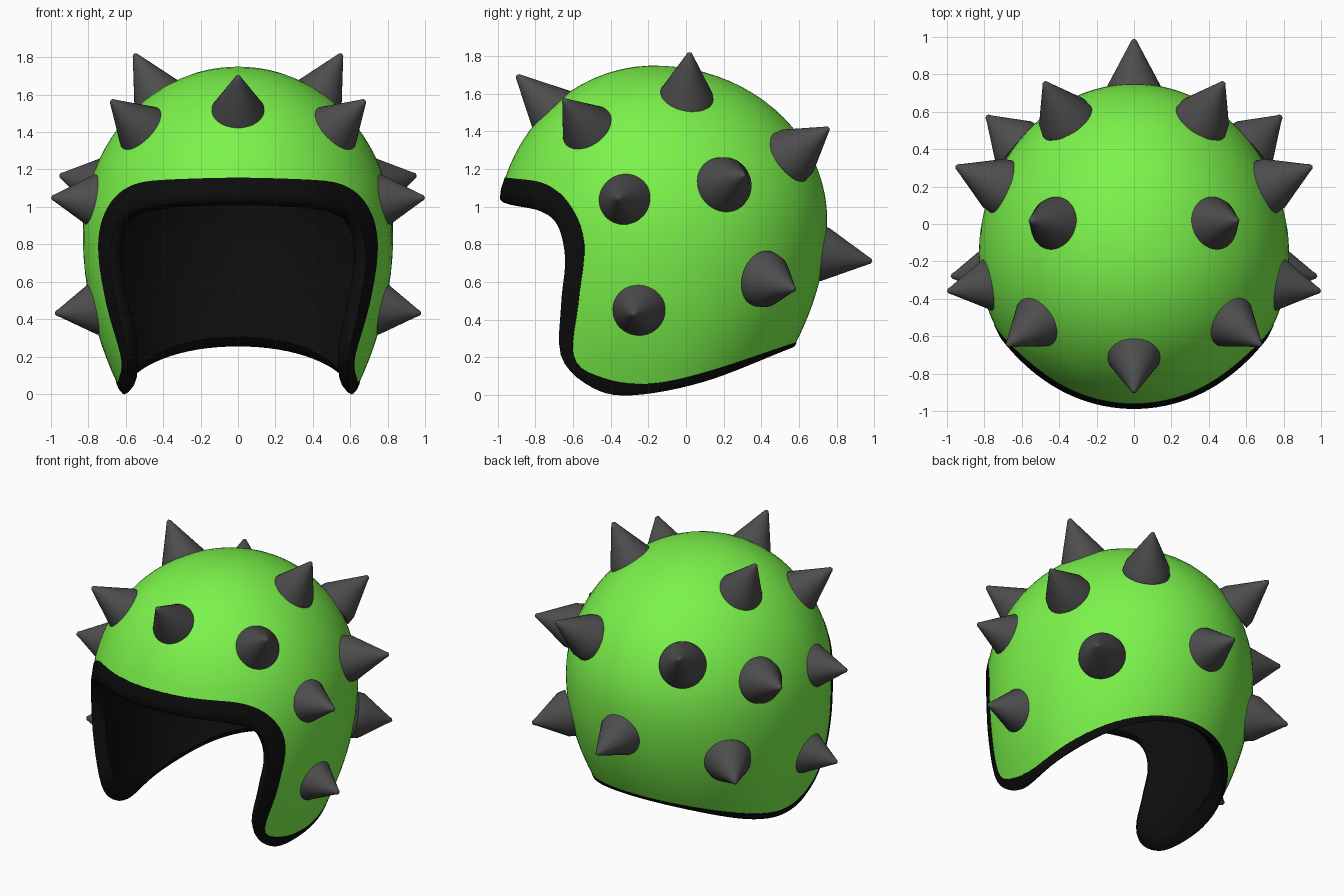
import bpy, bmesh, math
from mathutils import Vector

if "Cube" in bpy.data.objects:
    bpy.data.objects.remove(bpy.data.objects["Cube"])

C = Vector((0, -0.1, 0.75))                    # centre for the radial layout
POLE = Vector((0, 0.6, 0.8)).normalized()      # crown of the polar grid
YC, N, ROWS = -0.17, 64, 24


def material(name, rgb):
    m = bpy.data.materials.new(name)
    m.diffuse_color = (*rgb, 1)
    m.use_nodes = True
    m.node_tree.nodes["Principled BSDF"].inputs["Base Color"].default_value = m.diffuse_color
    return m


GREEN = material("green", (0.2, 0.9, 0.07))
BLACK = material("black", (0.004, 0.004, 0.004))
GREY = material("dark_grey", (0.075, 0.075, 0.075))


# Dome form: half-width, back and front half-depths at each height
def dome(r, z0, h, z, drop):
    if z > z0:
        return max(1e-4, r * math.sqrt(max(0, 1 - ((z - z0) / h) ** 2)))
    return max(0.05, r + drop(z0 - z))


def width(z):
    return dome(0.83, 0.85, 0.90, z, lambda d: -0.29 * d * d)


def depth(z, back):
    if back:
        return dome(0.92, 0.93, 0.82, z, lambda d: -0.39 * d * d)
    return dome(0.84, 0.85, 0.90, z, lambda d: 0.1 * d)


def radius(d):
    lo, hi = 0.0, 1.5
    for _ in range(30):
        m = (lo + hi) / 2
        p = C + d * m
        k = (p.x / width(p.z)) ** 2 + ((p.y - YC) / depth(p.z, p.y > YC)) ** 2
        lo, hi = (m, hi) if p.z < 1.75 and k < 1 else (lo, m)
    return lo


# Edge curves in side view (y, z), from brim centre round the cheek to the nape
SHELL_EDGE = [(-0.95, 1.155), (-0.745, 1.12), (-0.61, 1.0), (-0.54, 0.8), (-0.57, 0.5),
              (-0.595, 0.2), (-0.44, 0.09), (-0.2, 0.06), (0.1, 0.12), (0.58, 0.28)]
TRIM_EDGE = [(-0.99, 1.03), (-0.81, 0.99), (-0.70, 0.91), (-0.655, 0.72), (-0.675, 0.48),
             (-0.67, 0.2), (-0.51, 0.035), (-0.3, -0.01), (0.1, 0.065), (0.57, 0.25)]


def spline(pts, t):
    i = min(int(t), len(pts) - 2)
    f = t - i
    p1, p2 = pts[i], pts[i + 1]
    p0 = pts[i - 1] if i > 0 else p1 * 2 - p2
    p3 = pts[i + 2] if i + 2 < len(pts) else p2 * 2 - p1
    return 0.5 * (2 * p1 + (p2 - p0) * f + (2 * p0 - 5 * p1 + 4 * p2 - p3) * f * f
                  + (3 * p1 - p0 - 3 * p2 + p3) * f ** 3)


def edge_loop(blend, scale=1.0):
    """Closed loop on the dome, blended from shell edge (0) to trim edge (1)."""
    pts = [Vector(a).lerp(Vector(b), blend) for a, b in zip(SHELL_EDGE, TRIM_EDGE)]
    pts[0].x = YC - depth(pts[0].y, False)
    pts[-1].x = YC + depth(pts[-1].y, True)
    half = []
    for i in range(N + 1):
        y, z = spline(pts, (len(pts) - 1) * (1 - math.cos(math.pi * i / N)) / 2)
        k = 1 - ((y - YC) / depth(z, y > YC)) ** 2
        x = 0 if i in (0, N) else width(z) * math.sqrt(max(1e-6, k))
        half.append(C + (Vector((x, y, z)) - C) * scale)
    return half + [Vector((-p.x, p.y, p.z)) for p in half[-2:0:-1]]


def dome_rings(loop, scale):
    """Rings from just outside the crown down to the loop."""
    dirs = [(p - C).normalized() for p in loop]
    rings = []
    for r in range(1, ROWS):
        ds = [POLE.slerp(d, r / ROWS) for d in dirs]
        rings.append([C + d * radius(d) * scale for d in ds])
    return rings + [loop]


def finish(bm, name, mat, angle):
    bmesh.ops.recalc_face_normals(bm, faces=bm.faces)
    me = bpy.data.meshes.new(name)
    bm.to_mesh(me)
    bm.free()
    ob = bpy.data.objects.new(name, me)
    bpy.context.collection.objects.link(ob)
    me.materials.append(mat)
    bpy.ops.object.select_all(action='DESELECT')
    ob.select_set(True)
    bpy.context.view_layer.objects.active = ob
    bpy.ops.object.shade_smooth_by_angle(angle=math.radians(angle))
    return ob


def loft(name, rings, pole, mat, outward):
    bm = bmesh.new()
    vs = [[bm.verts.new(p) for p in ring] for ring in rings]
    top = bm.verts.new(pole)
    n = len(rings[0])
    for i in range(n):
        j = (i + 1) % n
        bm.faces.new((top, vs[0][i], vs[0][j]))
        for a, b in zip(vs, vs[1:]):
            bm.faces.new((a[i], b[i], b[j], a[j]))
    ob = finish(bm, name, mat, 50)
    # make the crown face the requested way
    if (ob.data.polygons[0].normal.dot(POLE) > 0) != outward:
        ob.data.flip_normals()
    return ob


# Green outer shell
loft("helmet_shell", dome_rings(edge_loop(0), 1.0), C + POLE * radius(POLE), GREEN, True)

# Black inner lining that rolls out over the rim as edge trim
inner = dome_rings(edge_loop(0.85, 0.9), 0.9)
rim = [edge_loop(1.0, 0.93), edge_loop(1.0, 0.975), edge_loop(0.9, 0.998),
       edge_loop(0.5, 1.005), edge_loop(0.0, 1.003), edge_loop(0.0, 0.99)]
loft("lining_and_trim", inner + rim, C + POLE * radius(POLE) * 0.9, BLACK, False)


# Spikes: round cones with slightly blunted tips
def spike(name, base, tip):
    base, tip = Vector(base), Vector(tip)
    axis = (tip - base).normalized()
    length = (tip - base).length
    rot = axis.to_track_quat('Z', 'Y')
    profile = [(0.152, -0.035), (0.142, 0.02), (0.022, length - 0.025),
               (0.013, length - 0.007)]
    bm = bmesh.new()
    n = 40
    rings = [[bm.verts.new(base + rot @ Vector((r * math.cos(2 * math.pi * i / n),
              r * math.sin(2 * math.pi * i / n), h))) for i in range(n)] for r, h in profile]
    end = bm.verts.new(tip)
    bm.faces.new(rings[0])
    for i in range(n):
        j = (i + 1) % n
        for a, b in zip(rings, rings[1:]):
            bm.faces.new((a[i], a[j], b[j], b[i]))
        bm.faces.new((rings[-1][i], rings[-1][j], end))
    finish(bm, name, GREY, 60)


spike("spike_front", (0, -0.70, 1.50), (0, -0.90, 1.70))
spike("spike_back", (0, 0.72, 0.75), (0, 0.99, 0.71))
PAIRS = {
    "top": ((0.42, 0.0, 1.58), (0.555, 0.02, 1.82)),
    "brow": ((0.51, -0.52, 1.41), (0.68, -0.65, 1.57)),
    "temple": ((0.76, -0.32, 1.03), (1.0, -0.36, 1.05)),
    "cheek": ((0.75, -0.25, 0.46), (0.98, -0.28, 0.43)),
    "side": ((0.73, 0.21, 1.12), (0.955, 0.31, 1.17)),
    "rear_upper": ((0.37, 0.57, 1.28), (0.48, 0.76, 1.42)),
    "rear_lower": ((0.63, 0.43, 0.61), (0.79, 0.58, 0.56)),
}
for name, (b, t) in PAIRS.items():
    for side, s in (("left", -1), ("right", 1)):
        spike(f"spike_{name}_{side}", (b[0] * s, b[1], b[2]), (t[0] * s, t[1], t[2]))
